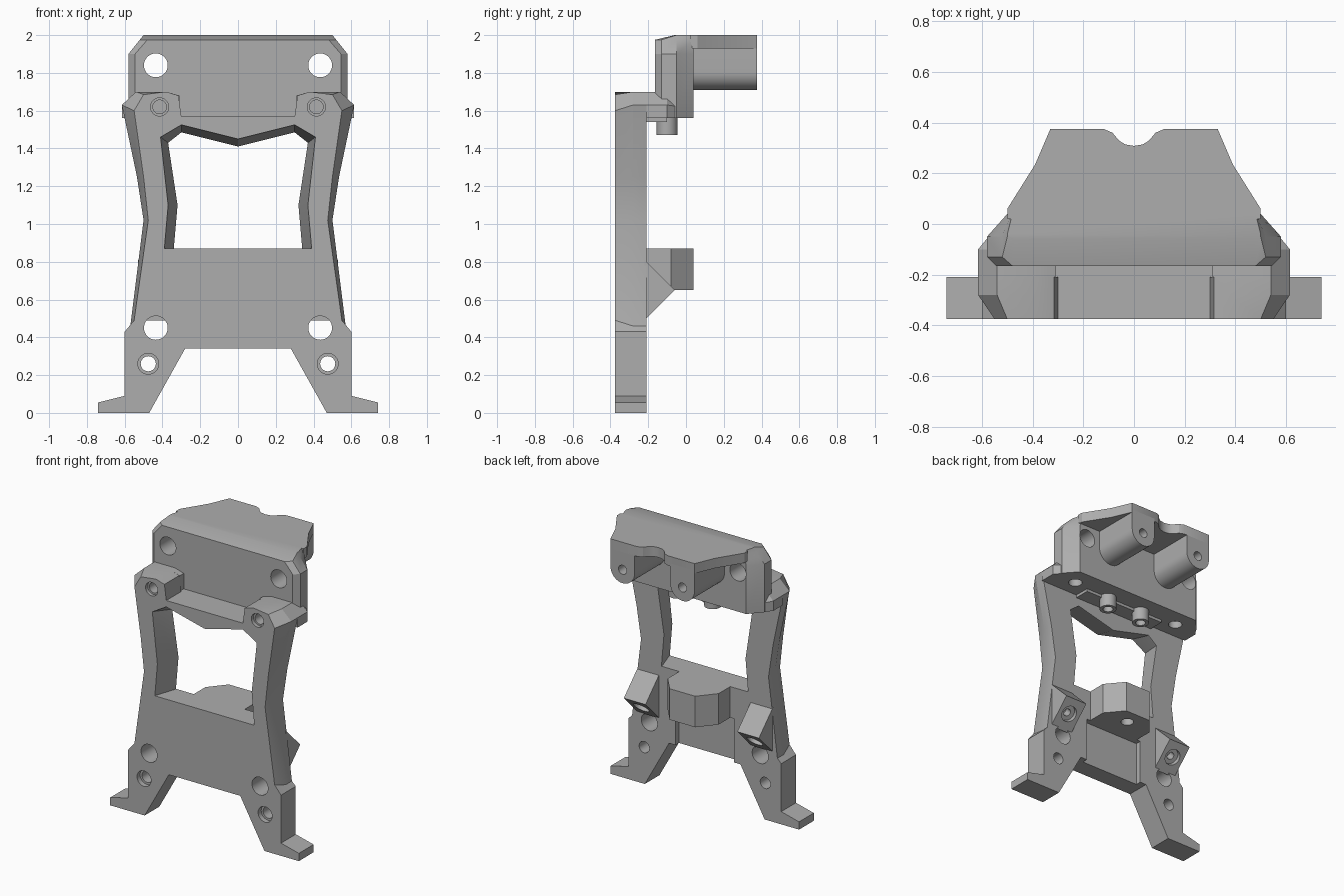
import bpy, bmesh, math
from mathutils import Vector

if "Cube" in bpy.data.objects:
    bpy.data.objects.remove(bpy.data.objects["Cube"])

grey = bpy.data.materials.new("plain grey")
grey.use_nodes = True
grey.diffuse_color = (0.42, 0.42, 0.42, 1)
grey.node_tree.nodes["Principled BSDF"].inputs["Base Color"].default_value = (0.42, 0.42, 0.42, 1)


def place(axis, a, b, t):
    return {"x": (t, a, b), "y": (a, t, b), "z": (a, b, t)}[axis]


def loft(name, axis, layers):
    """Skin a stack of (position, outline) layers along an axis."""
    bm = bmesh.new()
    rings = [[bm.verts.new(place(axis, a, b, t)) for a, b in pts] for t, pts in layers]
    n = len(rings[0])
    for r0, r1 in zip(rings, rings[1:]):
        for i in range(n):
            j = (i + 1) % n
            bm.faces.new((r0[i], r0[j], r1[j], r1[i]))
    bm.faces.new(rings[0])
    bm.faces.new(rings[-1])
    bmesh.ops.recalc_face_normals(bm, faces=bm.faces)
    mesh = bpy.data.meshes.new(name)
    bm.to_mesh(mesh)
    bm.free()
    obj = bpy.data.objects.new(name, mesh)
    mesh.materials.append(grey)
    bpy.context.collection.objects.link(obj)
    return obj


def prism(name, axis, pts, t0, t1):
    return loft(name, axis, [(t0, pts), (t1, pts)])


def box(name, x0, x1, y0, y1, z0, z1):
    return prism(name, "z", [(x0, y0), (x1, y0), (x1, y1), (x0, y1)], z0, z1)


def circle(a, b, r, n=32):
    return [(a + r * math.cos(2 * math.pi * i / n), b + r * math.sin(2 * math.pi * i / n))
            for i in range(n)]


def both(half):
    """Complete a right-hand outline with its mirror image."""
    return half + [(-a, b) for a, b in reversed(half) if abs(a) > 1e-5]


def flip(pts, s):
    return [(s * a, b) for a, b in pts]


def cut(obj, *cutters):
    bpy.context.view_layer.objects.active = obj
    for c in cutters:
        mod = obj.modifiers.new("cut", "BOOLEAN")
        mod.operation, mod.solver, mod.object = "DIFFERENCE", "EXACT", c
        bpy.ops.object.modifier_apply(modifier=mod.name)
        bpy.data.objects.remove(c)


def hole(axis, a, b, r, t0, t1):
    return prism("hole_cutter", axis, circle(a, b, r), t0, t1)


# Front frame: feet, waist and shoulders with chamfered front edges
feet = [(0.28, 0.34), (0.47, 0), (0.74, 0), (0.74, 0.055), (0.60, 0.09), (0.60, 0.43)]
crown = [(0.38, 1.70), (0.315, 1.68), (0.30, 1.57)]
front = both(feet + [(0.55, 0.49), (0.475, 1.02), (0.50, 1.25), (0.55, 1.60), (0.50, 1.685)] + crown)
full = both(feet + [(0.57, 0.46), (0.50, 1.02), (0.535, 1.25), (0.615, 1.63), (0.54, 1.70)] + crown)
frame = loft("front_frame", "y", [(-0.375, front), (-0.28, full), (-0.21, full)])

# Window narrowing towards the back
win_front = both([(0.39, 0.87), (0.37, 1.10), (0.41, 1.46), (0.30, 1.525), (0, 1.45)])
win_back = both([(0.34, 0.87), (0.32, 1.10), (0.37, 1.43), (0.30, 1.485), (0, 1.41)])
window = loft("window_cutter", "y",
              [(-0.40, win_front), (-0.37, win_front), (-0.22, win_back), (-0.15, win_back)])
cut(frame, window, box("panel_cutter", -0.23, 0.23, -0.25, -0.1, 0.3, 0.65))
for s in (-1, 1):
    cut(frame,
        hole("y", s * 0.435, 0.45, 0.063, -0.5, 0),
        hole("y", s * 0.475, 0.26, 0.04, -0.5, 0),
        hole("y", s * 0.475, 0.26, 0.055, -0.5, -0.34),
        hole("y", s * 0.415, 1.62, 0.048, -0.5, -0.35),
        hole("y", s * 0.415, 1.62, 0.036, -0.5, -0.25))

# Shelf joining the frame to the upper plate
shelf = box("shelf", -0.32, 0.32, -0.215, -0.1, 1.54, 1.57)

# Shoulder blocks tapering to the back
wide = [(0.31, 1.56), (0.31, 1.68), (0.38, 1.70), (0.54, 1.70), (0.615, 1.63), (0.615, 1.56)]
slim = [(0.31, 1.56), (0.31, 1.60), (0.38, 1.63), (0.46, 1.63), (0.50, 1.61), (0.50, 1.56)]
for s, side in ((1, "left"), (-1, "right")):
    block = loft(side + "_shoulder", "y", [(-0.21, flip(wide, s)), (-0.10, flip(wide, s)),
                                           (0.04, flip(slim, s))])
    cut(block, hole("z", s * 0.43, -0.09, 0.045, 1.5, 1.61))

# Upper plate with sloped top and corners
base = both([(0.545, -0.165), (0.58, -0.13), (0.58, -0.05), (0.50, 0.04)])
brow = both([(0.48, -0.165), (0.52, -0.13), (0.52, -0.05), (0.485, 0.04)])
top = both([(0.47, -0.06), (0.50, -0.05), (0.50, -0.04), (0.48, 0.04)])
plate = loft("upper_plate", "z", [(1.56, base), (1.90, base), (1.975, brow), (2.0, top)])
for s in (-1, 1):
    cut(plate,
        hole("y", s * 0.435, 1.84, 0.063, -0.5, 0.5),
        hole("z", s * 0.43, -0.09, 0.045, 1.5, 1.61))

# Roof with a rounded notch in its back edge
notch = [(0.12, 0.375), (0.085, 0.36), (0.06, 0.33), (0.035, 0.314), (0, 0.308)]
roof_half = [(0.50, 0.02), (0.50, 0.06), (0.39, 0.235), (0.33, 0.375)] + notch
prism("roof", "z", both(roof_half), 1.93, 2.0)

# Round-bottomed screw bosses under the roof
arc = [(0.235 + 0.095 * math.cos(math.pi * (1 + i / 16)),
        1.805 + 0.095 * math.sin(math.pi * (1 + i / 16))) for i in range(17)]
profile = [(0.14, 1.95)] + arc + [(0.33, 1.95)]
for s, side in ((1, "left"), (-1, "right")):
    boss = prism(side + "_roof_boss", "y", flip(profile, s), 0.03, 0.375)
    cut(boss, hole("y", s * 0.235, 1.805, 0.032, 0.2, 0.5))

# Hollow pegs below the shelf
for s, side in ((1, "left"), (-1, "right")):
    peg = prism(side + "_peg", "z", circle(s * 0.14, -0.10, 0.055), 1.47, 1.57)
    cut(peg, hole("z", s * 0.14, -0.10, 0.033, 1.4, 1.54))

# Middle block behind the window sill
middle = both([(0.20, -0.24), (0.20, -0.08), (0.10, 0.04)])
mid_block = prism("middle_block", "z", middle, 0.65, 0.87)
cut(mid_block, hole("z", 0, -0.07, 0.042, 0.6, 0.75))

# Wedge bosses with angled screw holes
wedge = [(-0.22, 0.81), (-0.21, 0.80), (-0.06, 0.65), (-0.21, 0.50), (-0.22, 0.49)]
for s, side in ((1, "left"), (-1, "right")):
    boss = prism(side + "_wedge_boss", "x", wedge, s * 0.36, s * 0.53)
    for r, depth in ((0.055, 0.03), (0.025, 0.09)):
        drill = prism("drill_cutter", "z", circle(0, 0, r), -depth, 0.1)
        drill.location = (s * 0.445, -0.135, 0.575)
        drill.rotation_euler = Vector((0, 1, -1)).to_track_quat("Z", "Y").to_euler()
        bpy.context.view_layer.update()
        cut(boss, drill)

# Smooth the round surfaces and keep hard edges
bpy.ops.object.select_all(action="DESELECT")
for obj in bpy.context.scene.objects:
    if obj.type == "MESH" and obj.data.materials and obj.data.materials[0] == grey:
        obj.select_set(True)
        bpy.context.view_layer.objects.active = obj
bpy.ops.object.shade_smooth_by_angle(angle=math.radians(25))
